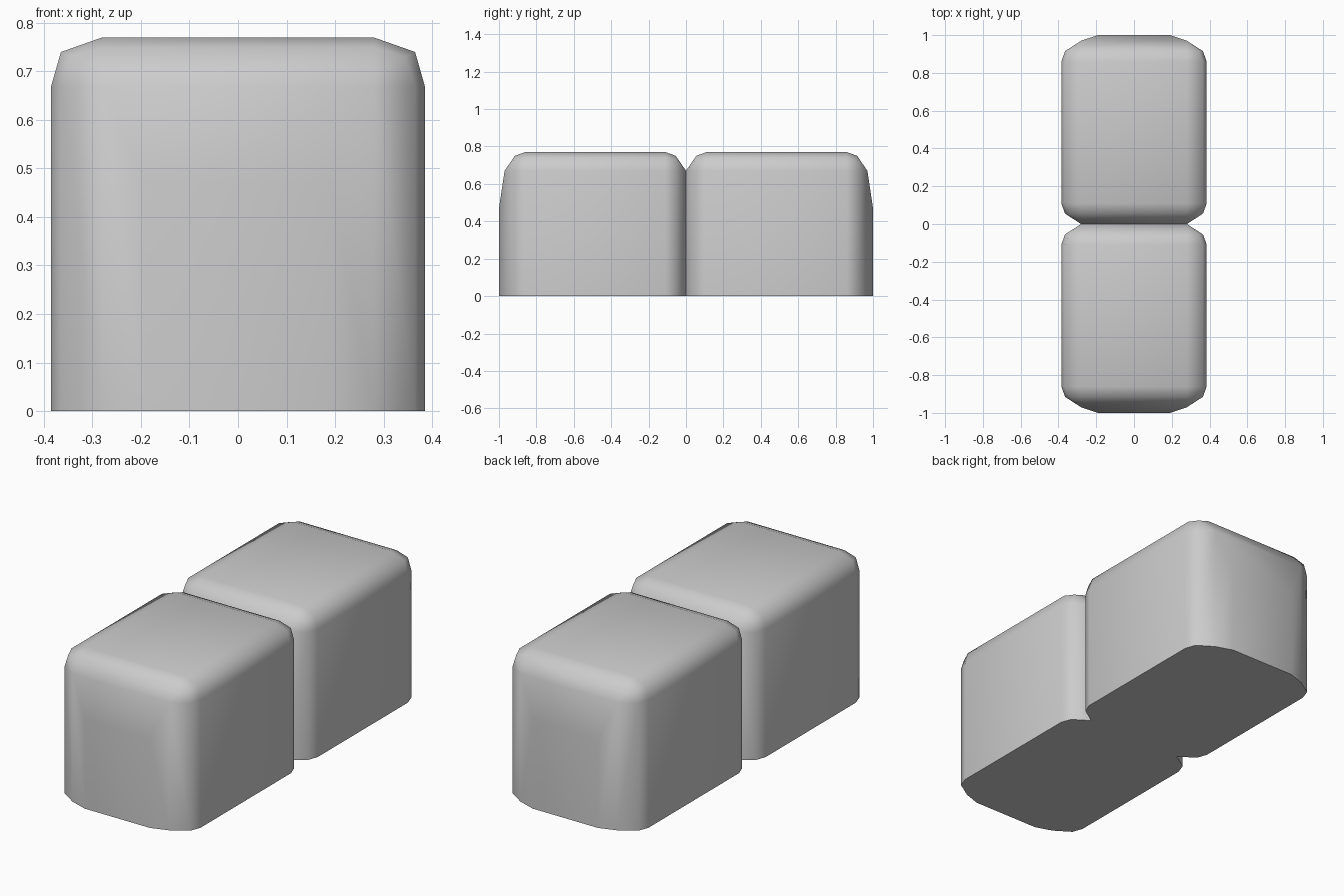
import bpy, bmesh, math

if "Cube" in bpy.data.objects:
    bpy.data.objects.remove(bpy.data.objects["Cube"])

# Cross-sections along y: (y, side half width, top half width, shoulder z, top z, shoulder mid x, z)
SECTIONS = [
    (0.00, 0.28, 0.28, 0.67, 0.67, 0.28, 0.67),      # flat inner end
    (0.055, 0.365, 0.28, 0.67, 0.75, 0.345, 0.73),
    (0.11, 0.385, 0.28, 0.67, 0.77, 0.365, 0.74),
    (0.86, 0.385, 0.28, 0.67, 0.77, 0.365, 0.74),
    (0.915, 0.365, 0.28, 0.67, 0.75, 0.345, 0.73),
    (0.97, 0.28, 0.28, 0.67, 0.67, 0.28, 0.67),
    (1.00, 0.19, 0.19, 0.47, 0.47, 0.19, 0.47),      # bulged outer end
]


def arch(y, side, top, shoulder, height, mx, mz):
    half = [(side, 0), (side, shoulder), (mx, mz), (top, height)]
    return [(x, y, z) for x, z in half] + [(-x, y, z) for x, z in reversed(half)]


def make_block(name, flip):
    bm = bmesh.new()
    rings = [[bm.verts.new((x, y * flip, z)) for x, y, z in arch(*s)] for s in SECTIONS]
    # Rounded shell
    for a, b in zip(rings, rings[1:]):
        for i in range(len(a) - 1):
            bm.faces.new((a[i], a[i + 1], b[i + 1], b[i]))
    # End faces and flat underside
    bm.faces.new(rings[0])
    bm.faces.new(rings[-1])
    bm.faces.new([r[0] for r in rings] + [r[-1] for r in reversed(rings)])
    bmesh.ops.remove_doubles(bm, verts=bm.verts, dist=0.0005)
    bmesh.ops.recalc_face_normals(bm, faces=bm.faces)
    mesh = bpy.data.meshes.new(name)
    bm.to_mesh(mesh)
    bm.free()
    obj = bpy.data.objects.new(name, mesh)
    bpy.context.collection.objects.link(obj)
    bpy.ops.object.select_all(action='DESELECT')
    obj.select_set(True)
    bpy.context.view_layer.objects.active = obj
    bpy.ops.object.shade_smooth_by_angle(angle=math.radians(70))


# Two mirrored blocks, touching at the middle
make_block("front_block", -1)
make_block("back_block", 1)
